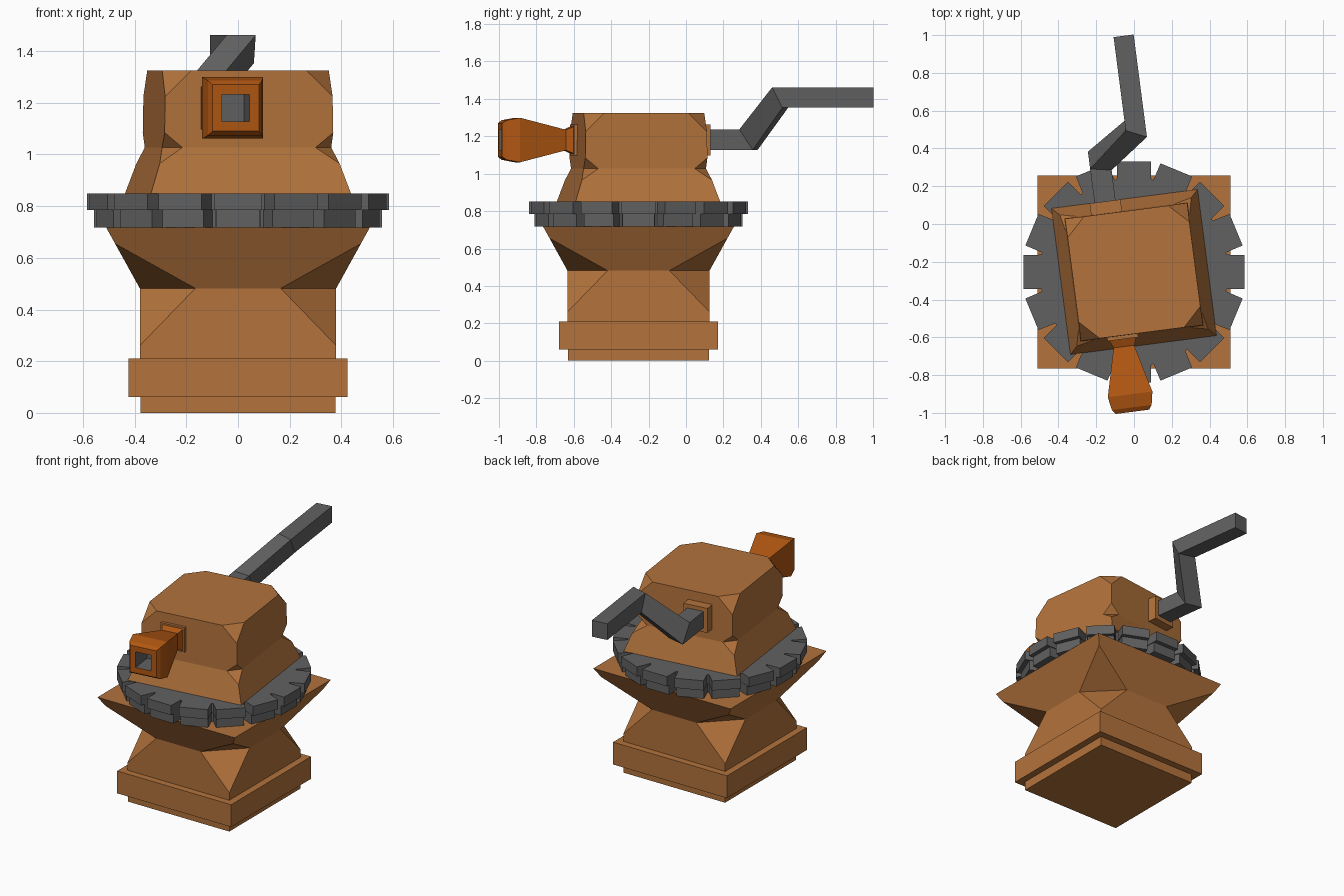
import bpy, bmesh, math
from mathutils import Matrix, Vector

cube = bpy.data.objects.get("Cube")
if cube:
    bpy.data.objects.remove(cube, do_unlink=True)

CENTRE = Vector((0, -0.254, 0))
TURN = math.radians(7.4)      # the head is turned on the gears
AXIS_X, AXIS_Z = -0.104, 1.18  # crank axis in head space


def material(name, rgb):
    m = bpy.data.materials.new(name)
    m.use_nodes = True
    m.diffuse_color = (*rgb, 1)
    bsdf = next(n for n in m.node_tree.nodes if n.type == 'BSDF_PRINCIPLED')
    bsdf.inputs["Base Color"].default_value = (*rgb, 1)
    bsdf.inputs["Roughness"].default_value = 0.8
    return m


TAN = material("tan wood", (0.45, 0.17, 0.045))
ORANGE = material("orange wood", (0.44, 0.095, 0.006))
GREY = material("grey iron", (0.12, 0.12, 0.12))


def finish(name, bm, mats, turn=0.0):
    bmesh.ops.remove_doubles(bm, verts=bm.verts, dist=1e-5)
    bmesh.ops.recalc_face_normals(bm, faces=bm.faces)
    me = bpy.data.meshes.new(name)
    bm.to_mesh(me)
    bm.free()
    for m in mats:
        me.materials.append(m)
    ob = bpy.data.objects.new(name, me)
    ob.location = CENTRE
    ob.rotation_euler.z = turn
    bpy.context.collection.objects.link(ob)
    return ob


def box(name, centre, size, mat, turn=0.0):
    bm = bmesh.new()
    bmesh.ops.create_cube(bm, size=1, matrix=Matrix.Translation(centre) @ Matrix.Diagonal((*size, 1)))
    return finish(name, bm, [mat], turn)


def loft(name, rings, mats, turn=0.0, inner_from=None):
    """Skin a list of equal rings and cap both ends."""
    bm = bmesh.new()
    vr = [[bm.verts.new(p) for p in r] for r in rings]
    n = len(vr[0])
    for k, (a, b) in enumerate(zip(vr, vr[1:])):
        for i in range(n):
            f = bm.faces.new((a[i], a[(i + 1) % n], b[(i + 1) % n], b[i]))
            f.material_index = int(inner_from is not None and k >= inner_from)
    bm.faces.new(vr[0])
    bm.faces.new(vr[-1]).material_index = int(inner_from is not None)
    return finish(name, bm, mats, turn)


def waisted_block(name, bottom, waist, top, off, z_down, z_up, top_off=0, top_drop=0, turn=0.0):
    """Square block with a waist whose corners are cut; top corners may be cut too."""
    def half_at(z, a, b):
        return a[1] + (b[1] - a[1]) * (z - a[0]) / (b[0] - a[0])
    hd, hu = half_at(z_down, bottom, waist), half_at(z_up, waist, top)
    zt = top[0] - top_drop
    ht = half_at(zt, waist, top)
    (zb, hb), (zw, hw), (z2, h2) = bottom, waist, top
    w, t = hw - off, h2 - top_off
    # faces of the front side and its right-hand corner
    faces = [
        [(-hb, -hb, zb), (hb, -hb, zb), (hd, -hd, z_down), (w, -hw, zw), (-w, -hw, zw), (-hd, -hd, z_down)],
        [(-w, -hw, zw), (w, -hw, zw), (hu, -hu, z_up), (ht, -ht, zt), (t, -h2, z2),
         (-t, -h2, z2), (-ht, -ht, zt), (-hu, -hu, z_up)],
        [(w, -hw, zw), (hd, -hd, z_down), (hw, -w, zw)],
        [(w, -hw, zw), (hw, -w, zw), (hu, -hu, z_up)],
    ]
    if top_off:
        faces.append([(t, -h2, z2), (ht, -ht, zt), (h2, -t, z2)])
    else:
        faces[1] = faces[1][:4] + faces[1][6:]
    bm = bmesh.new()
    cap_b, cap_t = [], []
    for q in range(4):
        rot = Matrix.Rotation(q * math.pi / 2, 3, 'Z')
        for f in faces:
            bm.faces.new([bm.verts.new(rot @ Vector(p)) for p in f])
        cap_b.append(rot @ Vector((-hb, -hb, zb)))
        cap_t += [rot @ Vector(p) for p in ([(-t, -h2, z2), (t, -h2, z2)] if top_off else [(-h2, -h2, z2)])]
    for cap in (cap_b, cap_t):
        bm.faces.new([bm.verts.new(p) for p in cap])
    return finish(name, bm, [TAN], turn)


def gear(name, r_out, r_in, z0, z1, teeth=16):
    step = 2 * math.pi / teeth
    ring = []
    for i in range(teeth):
        for da, r in ((-0.47, r_in), (-0.39, r_out), (0.39, r_out), (0.47, r_in)):
            a = (i + da) * step
            ring.append((r * math.cos(a), r * math.sin(a)))
    return loft(name, [[(x, y, z) for x, y in ring] for z in (z0, z1)], [GREY])


# Pedestal, flared shoulder and base band
waisted_block("pedestal", (0, 0.377), (0.482, 0.38), (0.717, 0.51), 0.215, 0.262, 0.655)
box("base_band", (0, 0, 0.136), (0.848, 0.848, 0.15), TAN)

# Stacked gears
gear("lower_gear", 0.563, 0.475, 0.717, 0.785)
gear("upper_gear", 0.592, 0.498, 0.785, 0.85)

# Turned head with cut corners
waisted_block("head", (0.85, 0.39), (1.027, 0.33), (1.325, 0.325), 0.07, 0.965, 1.085,
              top_off=0.1, top_drop=0.1, turn=TURN)

# Plates around the crank axis
box("back_plate", (AXIS_X, 0.35, AXIS_Z), (0.165, 0.08, 0.165), TAN, TURN)
box("front_plate", (AXIS_X, -0.32, AXIS_Z), (0.165, 0.05, 0.165), TAN, TURN)


# Square knob with an iron-lined socket
def square(y, h):
    return [(AXIS_X + sx * h, y, AXIS_Z + sz * h) for sx, sz in ((-1, -1), (1, -1), (1, 1), (-1, 1))]


knob = [(-0.32, 0.078), (-0.345, 0.072), (-0.385, 0.055), (-0.64, 0.119), (-0.71, 0.106),
        (-0.733, 0.09), (-0.733, 0.053), (-0.58, 0.053)]
loft("knob", [square(y, h) for y, h in knob], [ORANGE, GREY], TURN, inner_from=6)


# Cranked handle: (left x, right x, low z, high z, y at low-left, low-right, high-right, high-left)
def section(x0, x1, z0, z1, ys):
    return [(x, y, z) for (x, z), y in zip(((x0, z0), (x1, z0), (x1, z1), (x0, z1)), ys)]


loft("crank_handle", [
    section(-0.16, -0.048, 1.127, 1.237, [0.33] * 4),
    section(-0.16, -0.048, 1.127, 1.237, (0.663, 0.622, 0.55, 0.571)),
    section(0.053, 0.16, 1.353, 1.462, (0.80, 0.755, 0.70, 0.748)),
    section(0.053, 0.16, 1.353, 1.462, [1.247] * 4),
], [GREY], TURN)
